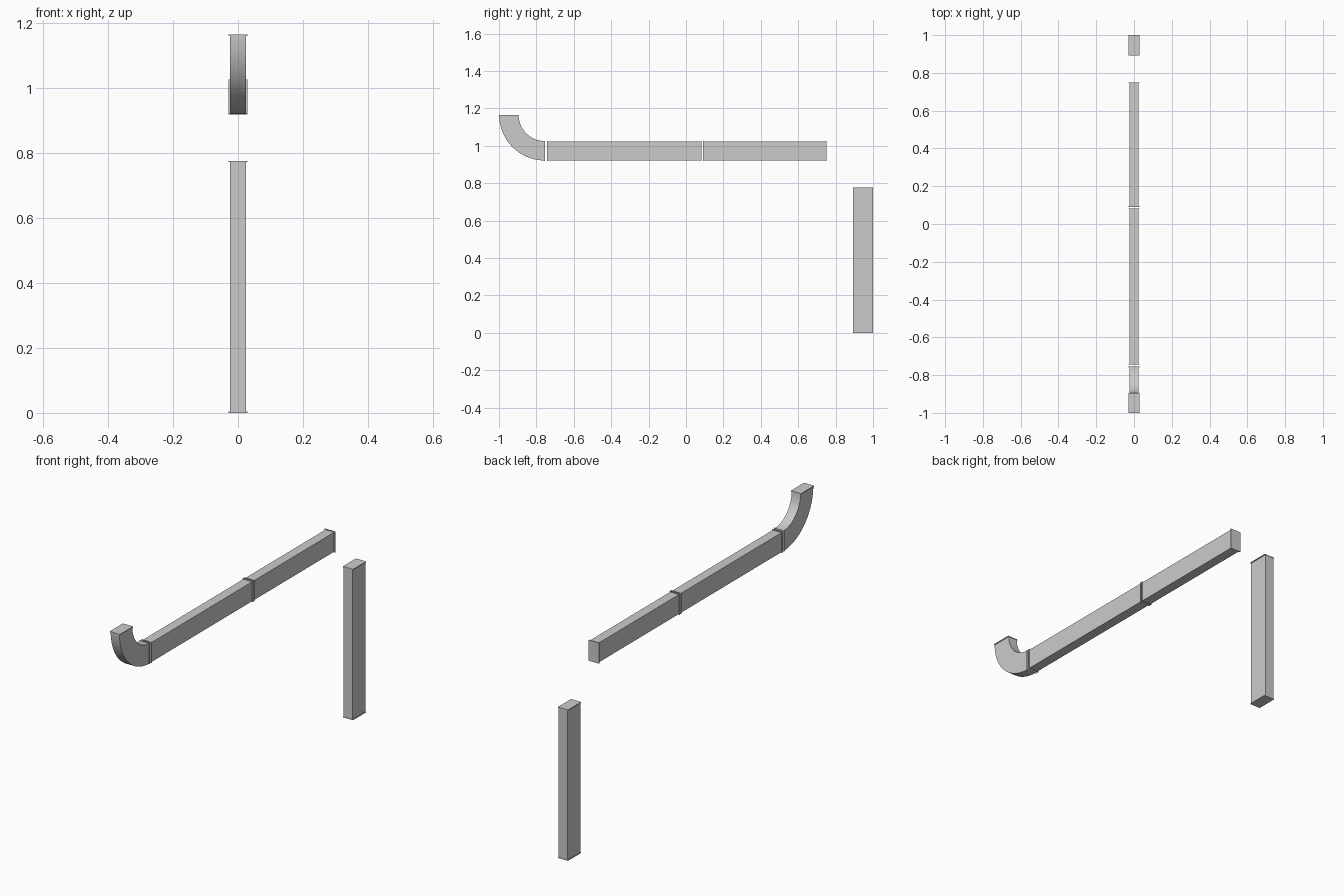
import bpy, bmesh, math

if "Cube" in bpy.data.objects:
    bpy.data.objects.remove(bpy.data.objects["Cube"])

FLANGE_T = 0.004          # thickness of the end lip
LIP = (0.029, 0.0535)     # half width, half depth of the lip


def sweep(name, stations):
    """Closed rectangular duct from stations (y, z, angle, half width, half depth)."""
    bm = bmesh.new()
    rings = []
    for y, z, a, w, d in stations:
        ny, nz = -math.sin(a), math.cos(a)
        rings.append([bm.verts.new((sx * w, y + sd * d * ny, z + sd * d * nz))
                      for sx, sd in ((-1, -1), (1, -1), (1, 1), (-1, 1))])
    for r, s in zip(rings, rings[1:]):
        for i in range(4):
            j = (i + 1) % 4
            bm.faces.new((r[i], r[j], s[j], s[i]))
    bm.faces.new(rings[0][::-1])
    bm.faces.new(rings[-1])
    bmesh.ops.recalc_face_normals(bm, faces=bm.faces)
    me = bpy.data.meshes.new(name)
    bm.to_mesh(me)
    bm.free()
    ob = bpy.data.objects.new(name, me)
    bpy.context.collection.objects.link(ob)
    bpy.ops.object.select_all(action='DESELECT')
    ob.select_set(True)
    bpy.context.view_layer.objects.active = ob
    bpy.ops.object.shade_smooth_by_angle(angle=math.radians(30))
    return ob


def flanged(name, path, body):
    """Sweep a body along path (y, z, angle) with a thin lip at each end."""
    def step(p, t):
        y, z, a = p
        return (y + t * math.cos(a), z + t * math.sin(a), a)
    first, last = path[0], path[-1]
    inner = [step(first, FLANGE_T)] + path[1:-1] + [step(last, -FLANGE_T)]
    st = [first + LIP, inner[0] + LIP]
    st += [p + body for p in inner]
    st += [inner[-1] + LIP, last + LIP]
    return sweep(name, st)


# straight horizontal ducts
Z = 0.972
flanged("long_duct", [(-0.744, Z, 0), (0.083, Z, 0)], (0.025, 0.050))
flanged("short_duct", [(0.090, Z, 0), (0.750, Z, 0)], (0.025, 0.050))

# upturned elbow: quarter turn ending in a vertical mouth
CY, CZ, R, N = -0.755, 1.165, 0.192, 20
arc = []
for i in range(N + 1):
    t = math.pi / 2 * i / N
    arc.append((CY - R * math.cos(t), CZ - R * math.sin(t), t - math.pi / 2))
flanged("elbow_duct", arc, (0.025, 0.0520))

# free-standing vertical duct
flanged("vertical_duct", [(0.9465, 0.0, math.pi / 2), (0.9465, 0.776, math.pi / 2)],
        (0.025, 0.0525))
